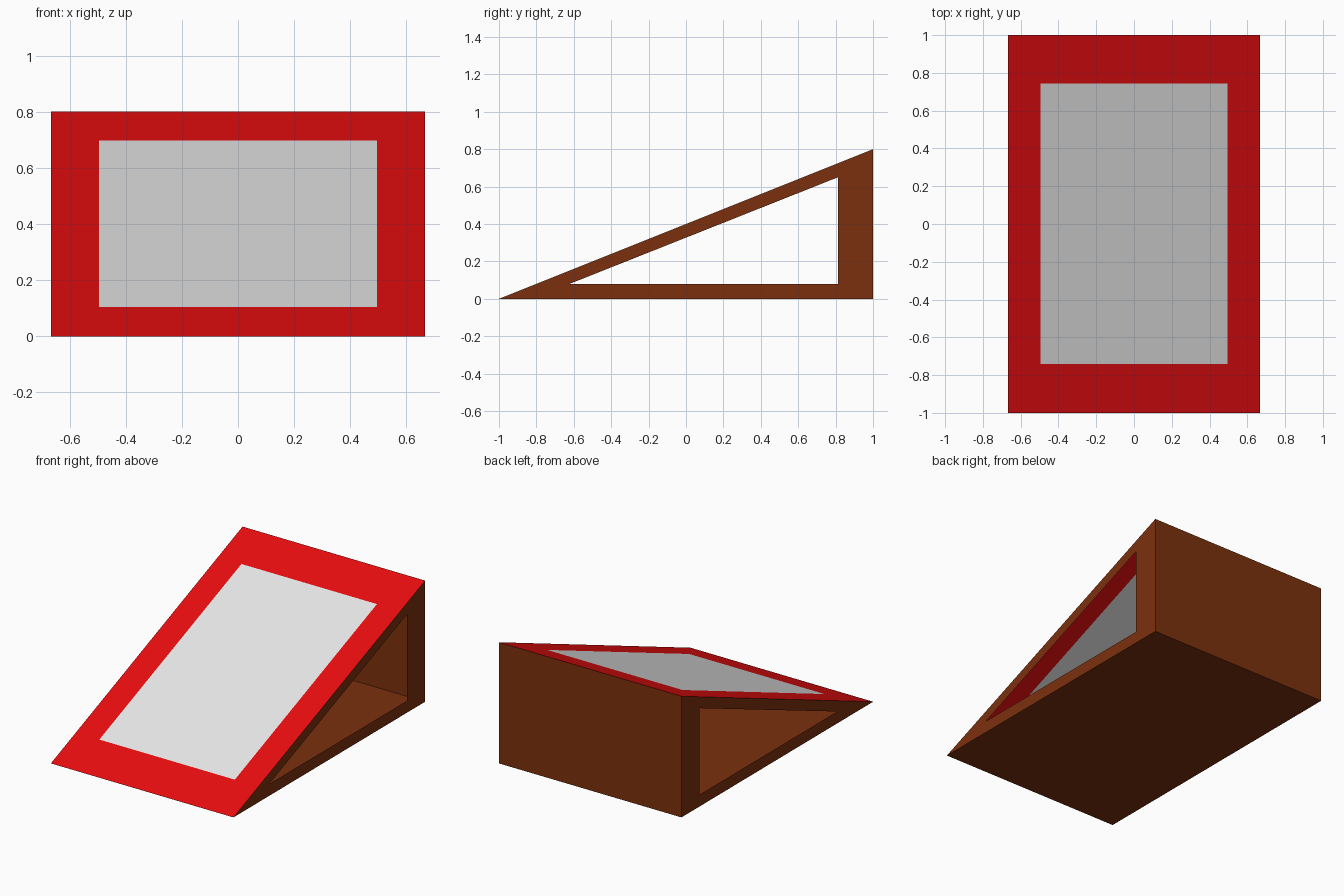
import bpy, bmesh

if "Cube" in bpy.data.objects:
    bpy.data.objects.remove(bpy.data.objects["Cube"])

W, H = 0.667, 0.80          # half width, back height


def material(name, rgb):
    m = bpy.data.materials.new(name)
    m.diffuse_color = (*rgb, 1)
    m.use_nodes = True
    m.node_tree.nodes["Principled BSDF"].inputs["Base Color"].default_value = m.diffuse_color
    return m


RED = material("red", (0.8, 0.004, 0.005))
GREY = material("light_grey", (0.8, 0.8, 0.8))
BROWN = material("brown", (0.2, 0.03, 0.004))


def sheet(name, verts, faces, mats, direction):
    """Thin sheet whose faces all look towards the given direction."""
    bm = bmesh.new()
    vs = [bm.verts.new(v) for v in verts]
    for f in faces:
        face = bm.faces.new([vs[i] for i in f])
        face.normal_update()
        if face.normal.dot(direction) < 0:
            face.normal_flip()
    me = bpy.data.meshes.new(name)
    bm.to_mesh(me)
    bm.free()
    for m in mats:
        me.materials.append(m)
    ob = bpy.data.objects.new(name, me)
    bpy.context.collection.objects.link(ob)
    return ob


# sloping board: 3 x 3 cells, the middle one is the grey panel
xs, ys = (-W, -0.495, 0.495, W), (-1, -0.74, 0.743, 1)
board = sheet("sloping_board",
              [(x, y, H * (y + 1) / 2) for y in ys for x in xs],
              [(r * 4 + c, r * 4 + c + 1, r * 4 + c + 5, r * 4 + c + 4)
               for r in range(3) for c in range(3)],
              [RED, GREY], (0, 0, 1))
board.data.polygons[4].material_index = 1

# base and back wall
sheet("base", [(-W, -1, 0), (W, -1, 0), (W, 1, 0), (-W, 1, 0)],
      [(0, 1, 2, 3)], [BROWN], (0, 0, -1))
sheet("back_wall", [(-W, 1, 0), (W, 1, 0), (W, 1, H), (-W, 1, H)],
      [(0, 1, 2, 3)], [BROWN], (0, 1, 0))

# triangular side frames with a triangular opening
outer = [(-1, 0), (1, 0), (1, H)]
inner = [(-0.627, 0.078), (0.813, 0.078), (0.813, 0.65)]
for side, s in (("left", -1), ("right", 1)):
    sheet(side + "_side_frame", [(s * W, y, z) for y, z in outer + inner],
          [(i, (i + 1) % 3, (i + 1) % 3 + 3, i + 3) for i in range(3)],
          [BROWN], (s, 0, 0))
